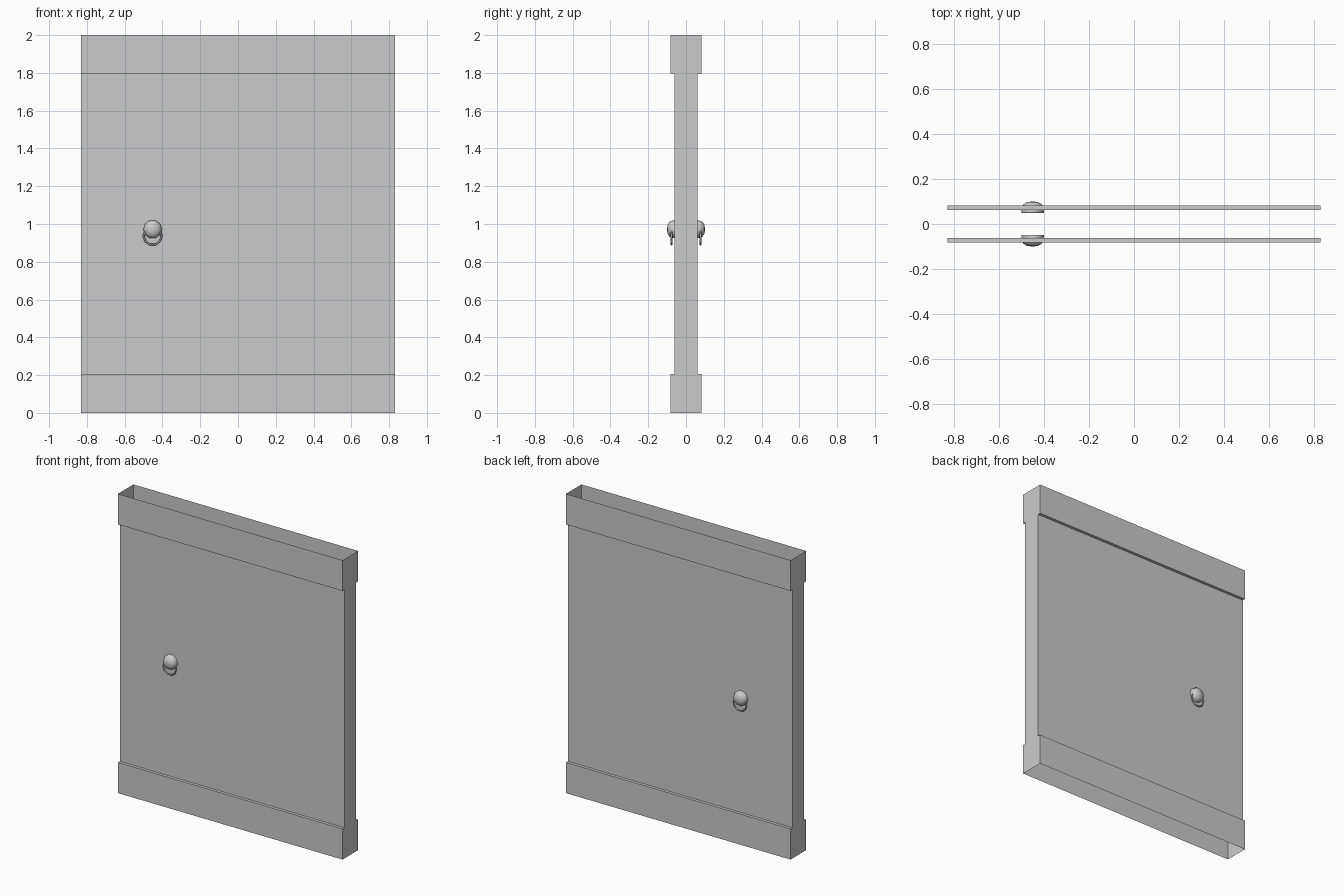
import bpy, bmesh, math
from mathutils import Matrix

cube = bpy.data.objects.get("Cube")
if cube:
    bpy.data.objects.remove(cube, do_unlink=True)

grey = bpy.data.materials.new("plain_grey")
grey.use_nodes = True
grey.diffuse_color = (0.6, 0.6, 0.6, 1)
grey.node_tree.nodes["Principled BSDF"].inputs["Base Color"].default_value = (0.6, 0.6, 0.6, 1)

HALF_W, HEIGHT, BAND = 0.83, 2.0, 0.205
BAND_Y, PANEL_Y = 0.082, 0.062
KNOB_X, KNOB_Z, RING_Z = -0.452, 0.972, 0.937


def finish(bm, name, smooth=False):
    bmesh.ops.recalc_face_normals(bm, faces=bm.faces)
    mesh = bpy.data.meshes.new(name)
    bm.to_mesh(mesh)
    bm.free()
    mesh.materials.append(grey)
    mesh.polygons.foreach_set("use_smooth", [smooth] * len(mesh.polygons))
    obj = bpy.data.objects.new(name, mesh)
    bpy.context.collection.objects.link(obj)
    return obj


# Hollow door: stepped profile across the width, open at top and bottom
bm = bmesh.new()
steps = [(BAND_Y, 0), (BAND_Y, BAND), (PANEL_Y, BAND),
         (PANEL_Y, HEIGHT - BAND), (BAND_Y, HEIGHT - BAND), (BAND_Y, HEIGHT)]
loops = [[bm.verts.new((sx * HALF_W, sy * y, z)) for y, z in steps]
         for sx, sy in ((-1, -1), (1, -1), (1, 1), (-1, 1))]
for k, a in enumerate(loops):
    b = loops[(k + 1) % 4]
    if k % 2:
        bm.faces.new(a + b[::-1])      # side wall with the stepped outline
    else:
        for i in range(len(steps) - 1):
            bm.faces.new((a[i], a[i + 1], b[i + 1], b[i]))
finish(bm, "door_shell")


# Knob: faceted dome turned about the y axis
def knob(name, side):
    profile = [(0, 0.049), (0.05, 0.049), (0.05, 0.058), (0.048, 0.074),
               (0.042, 0.087), (0.026, 0.097), (0, 0.101)]
    bm = bmesh.new()
    verts = [bm.verts.new((r, side * y, 0)) for r, y in profile]
    edges = [bm.edges.new(pair) for pair in zip(verts, verts[1:])]
    bmesh.ops.spin(bm, geom=verts + edges, cent=(0, 0, 0), axis=(0, 1, 0),
                   angle=math.tau, steps=10, use_duplicate=False)
    bmesh.ops.remove_doubles(bm, verts=bm.verts, dist=0.0005)
    bmesh.ops.transform(bm, verts=bm.verts,
                        matrix=Matrix.Translation((KNOB_X, 0, KNOB_Z)))
    finish(bm, name, True)


# Pull ring hanging below the knob
def ring(name, side):
    bpy.ops.mesh.primitive_torus_add(
        major_segments=10, minor_segments=6, major_radius=0.048, minor_radius=0.005,
        location=(KNOB_X, side * 0.077, RING_Z), rotation=(math.pi / 2, 0, 0))
    obj = bpy.context.object
    obj.name = name
    obj.data.materials.append(grey)
    bpy.ops.object.shade_smooth()


for place, side in (("front", -1), ("back", 1)):
    knob(place + "_knob", side)
    ring(place + "_pull_ring", side)
